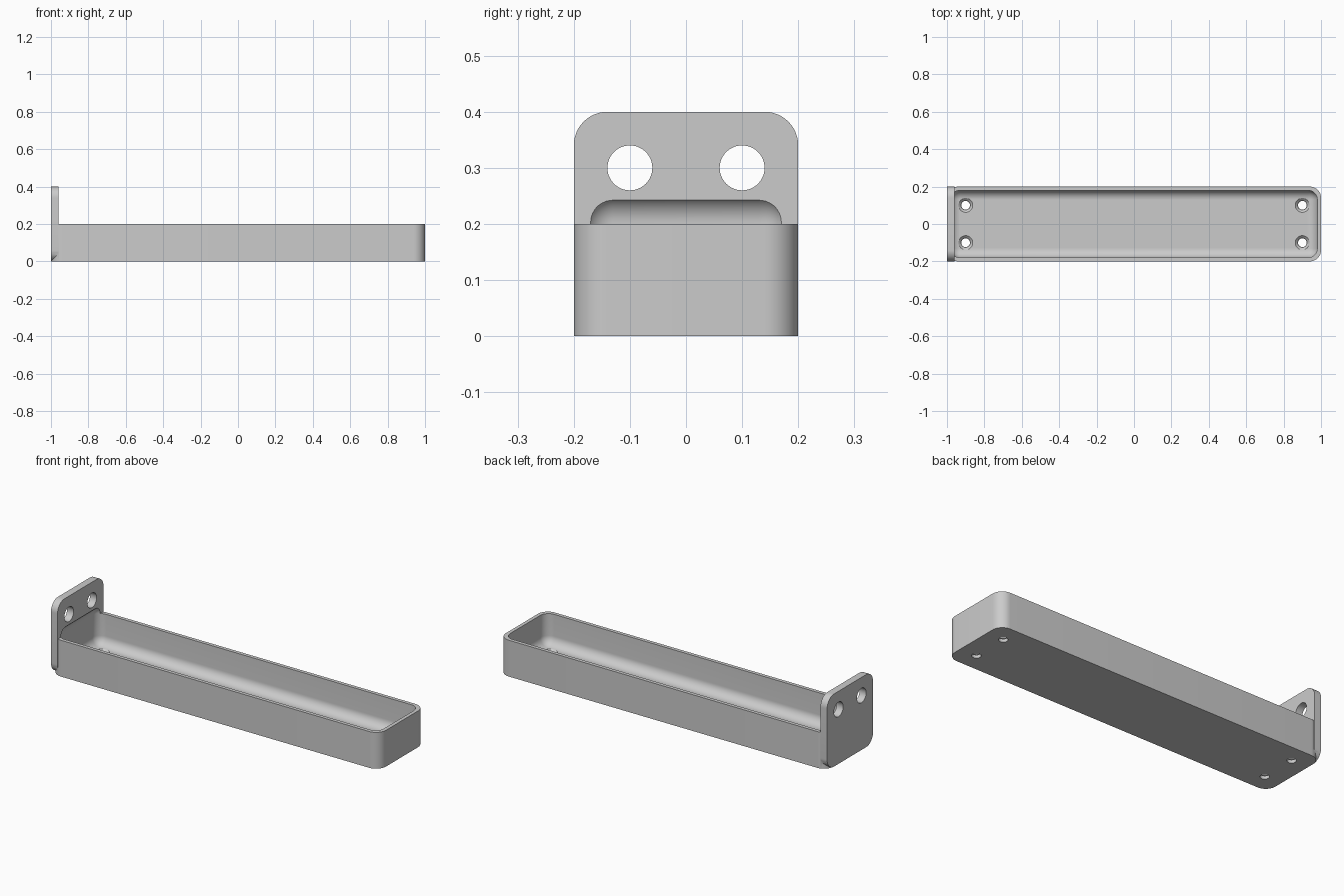
import bpy
import bmesh
import math
from mathutils import Matrix, Vector

if "Cube" in bpy.data.objects:
    bpy.data.objects.remove(bpy.data.objects["Cube"], do_unlink=True)

grey = bpy.data.materials.new("plain grey")
grey.use_nodes = True
COLOUR = (0.6, 0.6, 0.6, 1)
grey.diffuse_color = COLOUR
grey.node_tree.nodes["Principled BSDF"].inputs["Base Color"].default_value = COLOUR

FLOOR = 0.03


def finish(bm, name):
    bmesh.ops.recalc_face_normals(bm, faces=bm.faces[:])
    mesh = bpy.data.meshes.new(name)
    bm.to_mesh(mesh)
    bm.free()
    mesh.materials.append(grey)
    obj = bpy.data.objects.new(name, mesh)
    bpy.context.collection.objects.link(obj)
    return obj


def rounded_box(name, low, high, radius, axes, segments=12):
    """Box whose edges along the given axes are rounded."""
    low, high = Vector(low), Vector(high)
    bm = bmesh.new()
    bmesh.ops.create_cube(bm, size=1)
    bmesh.ops.scale(bm, vec=high - low, verts=bm.verts)
    bmesh.ops.translate(bm, vec=(low + high) / 2, verts=bm.verts)
    edges = [e for e in bm.edges
             if any(abs((e.verts[0].co - e.verts[1].co)[a]) > 1e-4 for a in axes)]
    bmesh.ops.bevel(bm, geom=edges, offset=radius, segments=segments,
                    profile=0.5, affect="EDGES")
    return finish(bm, name)


def drill(name, centre, r1, r2, depth, along_x=False):
    bm = bmesh.new()
    turn = Matrix.Rotation(math.pi / 2, 4, "Y") if along_x else Matrix()
    bmesh.ops.create_cone(bm, cap_ends=True, segments=48, radius1=r1, radius2=r2,
                          depth=depth, matrix=Matrix.Translation(centre) @ turn)
    return finish(bm, name)


def combine(target, other, operation):
    mod = target.modifiers.new(other.name, "BOOLEAN")
    mod.operation = operation
    mod.solver = "EXACT"
    mod.object = other
    bpy.context.view_layer.objects.active = target
    bpy.ops.object.modifier_apply(modifier=mod.name)
    bpy.data.objects.remove(other, do_unlink=True)


# Tray body and upright mounting plate
tray = rounded_box("tray_with_mounting_plate", (-1, -0.2, 0), (1, 0.2, 0.2), 0.06, [2])
plate = rounded_box("mounting_plate", (-1, -0.2, 0), (-0.96, 0.2, 0.4), 0.06, [0])
combine(tray, plate, "UNION")

# Rounded hollow, which also scoops into the plate
hollow = rounded_box("hollow", (-0.98, -0.18, FLOOR), (0.98, 0.18, 0.2525), 0.05, [0, 1, 2])
combine(tray, hollow, "DIFFERENCE")

for y in (-0.1, 0.1):
    # Plate holes
    combine(tray, drill("plate_hole", (-0.98, y, 0.3), 0.04, 0.04, 0.2, True), "DIFFERENCE")
    # Countersunk floor holes
    for x in (-0.9, 0.9):
        combine(tray, drill("floor_hole", (x, y, 0), 0.023, 0.023, 0.1), "DIFFERENCE")
        combine(tray, drill("countersink", (x, y, FLOOR - 0.005), 0.025, 0.04, 0.014),
                "DIFFERENCE")

# Smooth fillets with sharp rims
bpy.ops.object.select_all(action="DESELECT")
tray.select_set(True)
bpy.context.view_layer.objects.active = tray
bpy.ops.object.shade_smooth_by_angle(angle=math.radians(30))
